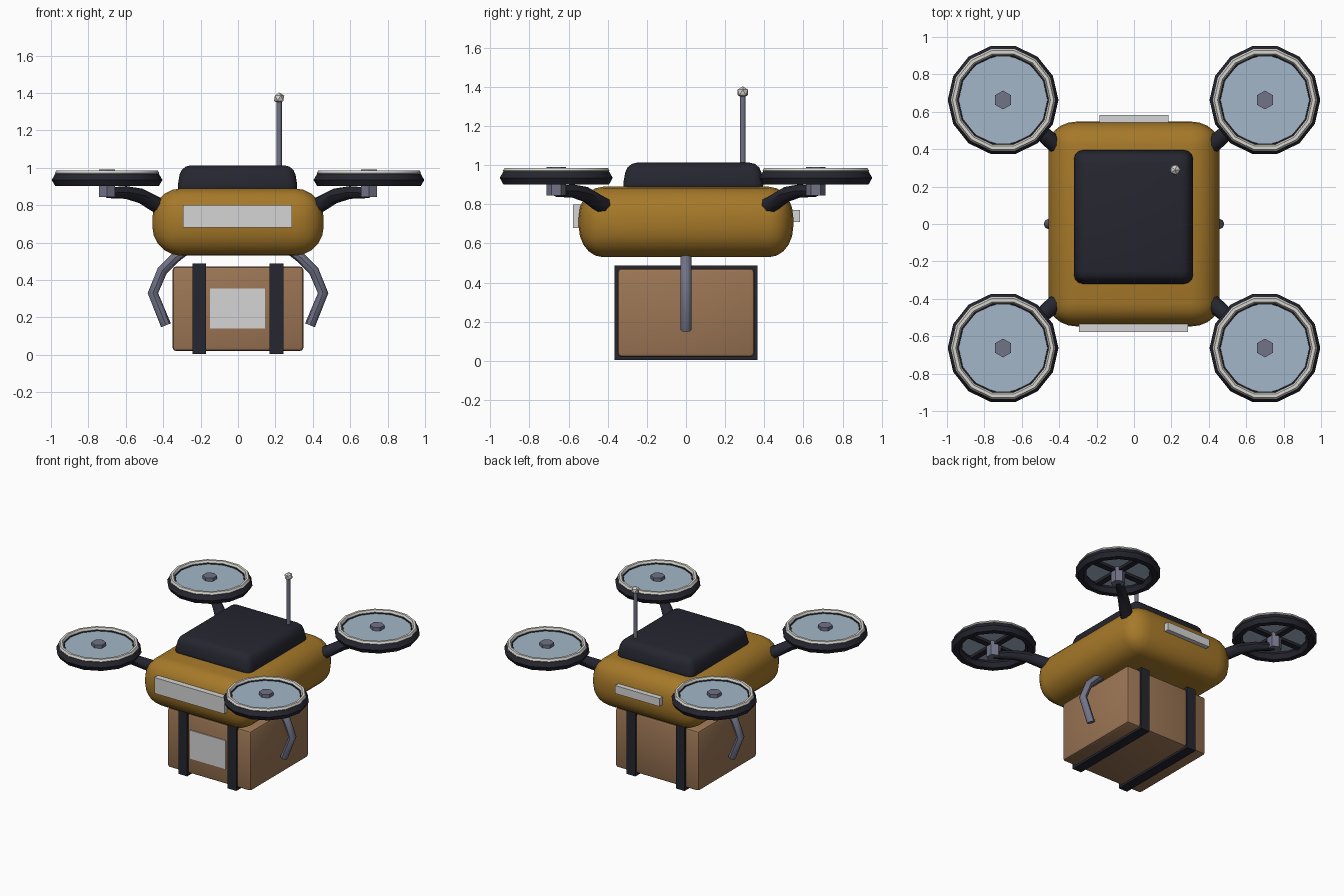
import bpy, bmesh, math
from mathutils import Matrix, Vector

if "Cube" in bpy.data.objects:
    bpy.data.objects.remove(bpy.data.objects["Cube"])


def material(name, rgb):
    m = bpy.data.materials.new(name)
    m.use_nodes = True
    m.diffuse_color = (*rgb, 1)
    bsdf = m.node_tree.nodes["Principled BSDF"]
    bsdf.inputs["Base Color"].default_value = (*rgb, 1)
    bsdf.inputs["Roughness"].default_value = 0.6
    return m


ochre = material("ochre shell", (0.38, 0.19, 0.022))
dark = material("dark plastic", (0.019, 0.019, 0.03))
steel = material("blue grey metal", (0.165, 0.17, 0.24))
white = material("light grey", (0.66, 0.66, 0.66))
trim = material("bone white", (0.68, 0.66, 0.61))
glass = material("pale blue", (0.37, 0.47, 0.58))
card = material("cardboard", (0.33, 0.18, 0.09))


def smooth(obj, angle=35):
    bpy.ops.object.select_all(action='DESELECT')
    obj.select_set(True)
    bpy.context.view_layer.objects.active = obj
    bpy.ops.object.shade_smooth_by_angle(angle=math.radians(angle))


def finish(name, bm, mat, angle=None):
    mesh = bpy.data.meshes.new(name)
    bm.to_mesh(mesh)
    bm.free()
    obj = bpy.data.objects.new(name, mesh)
    bpy.context.collection.objects.link(obj)
    mesh.materials.append(mat)
    if angle:
        smooth(obj, angle)
    return obj


def box(name, low, high, mat, bevel=0, segments=2, taper=1, squash=1):
    """Box between two corners; taper narrows the top, squash flattens the y rounding."""
    low, high = Vector(low), Vector(high)
    size, centre = high - low, (low + high) / 2
    bm = bmesh.new()
    bmesh.ops.create_cube(bm, size=1)
    for v in bm.verts:
        k = taper if v.co.z > 0 else 1
        v.co = (v.co.x * size.x * k, v.co.y * size.y * k / squash, v.co.z * size.z)
    if bevel:
        bmesh.ops.bevel(bm, geom=bm.edges[:], offset=bevel, segments=segments,
                        profile=0.5, affect='EDGES')
    for v in bm.verts:
        v.co.y *= squash
        v.co += centre
    return finish(name, bm, mat, 40 if bevel else None)


def cylinder(name, x, y, z0, z1, radius, sides, mat, turn=0, angle=None):
    bm = bmesh.new()
    place = Matrix.Translation((x, y, (z0 + z1) / 2)) @ Matrix.Rotation(turn, 4, 'Z')
    bmesh.ops.create_cone(bm, cap_ends=True, segments=sides, radius1=radius,
                          radius2=radius, depth=z1 - z0, matrix=place)
    return finish(name, bm, mat, angle)


def ring(name, x, y, z, major, minor, mat):
    bpy.ops.mesh.primitive_torus_add(location=(x, y, z), major_radius=major,
                                     minor_radius=minor, major_segments=14,
                                     minor_segments=6)
    obj = bpy.context.object
    obj.name = name
    obj.data.materials.append(mat)
    smooth(obj, 30)
    return obj


def tube(name, points, radii, mat):
    curve = bpy.data.curves.new(name, 'CURVE')
    curve.dimensions = '3D'
    curve.bevel_depth = 1
    curve.bevel_resolution = 2
    curve.use_fill_caps = True
    line = curve.splines.new('POLY')
    line.points.add(len(points) - 1)
    for p, co, r in zip(line.points, points, radii):
        p.co = (*co, 1)
        p.radius = r
    obj = bpy.data.objects.new(name, curve)
    bpy.context.collection.objects.link(obj)
    bpy.ops.object.select_all(action='DESELECT')
    obj.select_set(True)
    bpy.context.view_layer.objects.active = obj
    bpy.ops.object.convert(target='MESH')
    obj = bpy.context.object
    obj.data.materials.clear()
    obj.data.materials.append(mat)
    smooth(obj, 45)
    return obj


# Body shell, top cover and light panels
box("body_shell", (-0.458, -0.548, 0.53), (0.458, 0.548, 0.89), ochre,
    bevel=0.155, segments=5, squash=0.8)
box("top_cover", (-0.33, -0.33, 0.86), (0.325, 0.405, 1.013), dark,
    bevel=0.05, segments=3, taper=0.92)
box("front_panel", (-0.295, -0.578, 0.68), (0.29, -0.52, 0.8), white)
box("rear_panel", (-0.185, 0.52, 0.71), (0.185, 0.582, 0.77), white)

# Antenna
cylinder("antenna_rod", 0.22, 0.29, 0.95, 1.37, 0.014, 8, steel, angle=50)
bm = bmesh.new()
bmesh.ops.create_icosphere(bm, subdivisions=1, radius=0.031,
                           matrix=Matrix.Translation((0.22, 0.29, 1.372)))
finish("antenna_tip", bm, trim)

# Parcel with two straps and a label
box("parcel", (-0.35, -0.35, 0.02), (0.35, 0.35, 0.473), card, bevel=0.02)
for side, x in (("right", -0.207), ("left", 0.205)):
    box(side + "_strap", (x - 0.037, -0.365, 0.004), (x + 0.037, 0.365, 0.487), dark)
box("parcel_label", (-0.15, -0.357, 0.14), (0.145, -0.348, 0.355), white)

# Grippers on both sides of the parcel
for side, s in (("right", -1), ("left", 1)):
    profile = [(0.27, 0.57), (0.335, 0.52), (0.405, 0.45), (0.455, 0.33), (0.385, 0.158)]
    tube(side + "_gripper", [(s * x, 0, z) for x, z in profile], [0.028] * 5, steel)

# Four rotors on curved arms
for end, sy in (("front", -1), ("rear", 1)):
    for side, sx in (("right", -1), ("left", 1)):
        tag = end + "_" + side
        x, y = 0.7 * sx, 0.663 * sy
        path = [(0.39, 0.40, 0.78), (0.45, 0.45, 0.81), (0.52, 0.51, 0.85),
                (0.6, 0.58, 0.868), (0.7, 0.663, 0.866)]
        tube(tag + "_arm", [(px * sx, py * sy, pz) for px, py, pz in path],
             [0.046, 0.044, 0.04, 0.034, 0.028], dark)
        cylinder(tag + "_hub", x, y, 0.845, 0.99, 0.05, 6, steel, turn=0)
        ring(tag + "_guard", x, y, 0.935, 0.258, 0.038, dark)
        ring(tag + "_guard_trim", x, y, 0.972, 0.262, 0.017, trim)
        cylinder(tag + "_rotor_disc", x, y, 0.955, 0.965, 0.242, 12, glass)
        for blade, (bx, by) in (("cross", (0.24, 0.022)), ("long", (0.022, 0.24))):
            box(tag + "_" + blade + "_blade", (x - bx, y - by, 0.93),
                (x + bx, y + by, 0.95), dark)
